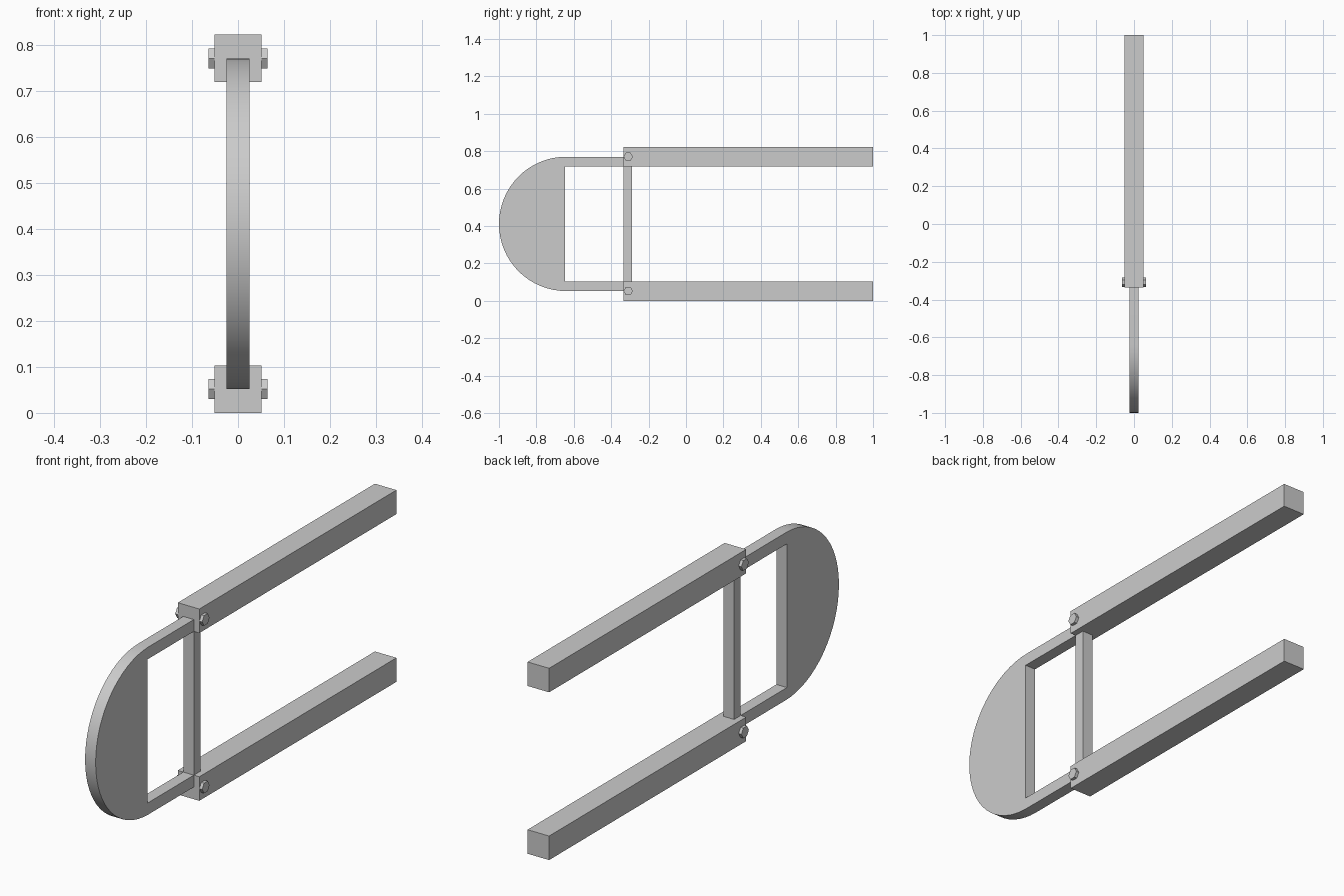
import bpy, bmesh
from math import sin, cos, pi

if "Cube" in bpy.data.objects:
    bpy.data.objects.remove(bpy.data.objects["Cube"])

MID_Z = 0.411        # height of the mirror line between the two handles
HALF_T = 0.025       # half thickness of the head plate
R = 0.359            # radius of the rounded head


def box(name, lo, hi):
    bpy.ops.mesh.primitive_cube_add(
        size=1, location=[(a + b) / 2 for a, b in zip(lo, hi)])
    ob = bpy.context.object
    ob.name = name
    ob.scale = [b - a for a, b in zip(lo, hi)]
    bpy.ops.object.transform_apply(location=False, rotation=False, scale=True)
    return ob


# Rounded head: half disc with two arms, extruded in x
arc = [(-0.641 - R * sin(i * pi / 32), MID_Z + R * cos(i * pi / 32)) for i in range(33)]
low, high, inner = 0.103, 0.719, -0.648
end = -0.29
profile = arc + [(end, MID_Z - R), (end, low), (inner, low),
                 (inner, high), (end, high), (end, MID_Z + R)]
bm = bmesh.new()
face = bm.faces.new([bm.verts.new((-HALF_T, y, z)) for y, z in profile])
ext = bmesh.ops.extrude_face_region(bm, geom=[face])
verts = [g for g in ext["geom"] if isinstance(g, bmesh.types.BMVert)]
bmesh.ops.translate(bm, vec=(2 * HALF_T, 0, 0), verts=verts)
bmesh.ops.recalc_face_normals(bm, faces=bm.faces)
mesh = bpy.data.meshes.new("rounded_head")
bm.to_mesh(mesh)
bm.free()
head = bpy.data.objects.new("rounded_head", mesh)
bpy.context.collection.objects.link(head)
bpy.ops.object.select_all(action='DESELECT')
head.select_set(True)
bpy.context.view_layer.objects.active = head
bpy.ops.object.shade_smooth_by_angle(angle=pi / 6)

# Crossbar between the handles
box("crossbar", (-HALF_T, -0.335, low), (HALF_T, -0.29, high))

# Square handles with a hexagonal bolt through each
for side, z0, bolt_z in (("lower", 0, 0.052), ("upper", high, 0.77)):
    box(side + "_handle", (-0.051, -0.335, z0), (0.051, 1, z0 + 0.103))
    # Bolt corners point along y
    bpy.ops.mesh.primitive_cylinder_add(
        vertices=6, radius=0.025, depth=0.128,
        location=(0, -0.309, bolt_z), rotation=(0, pi / 2, 0))
    bolt = bpy.context.object
    bolt.name = side + "_bolt"
